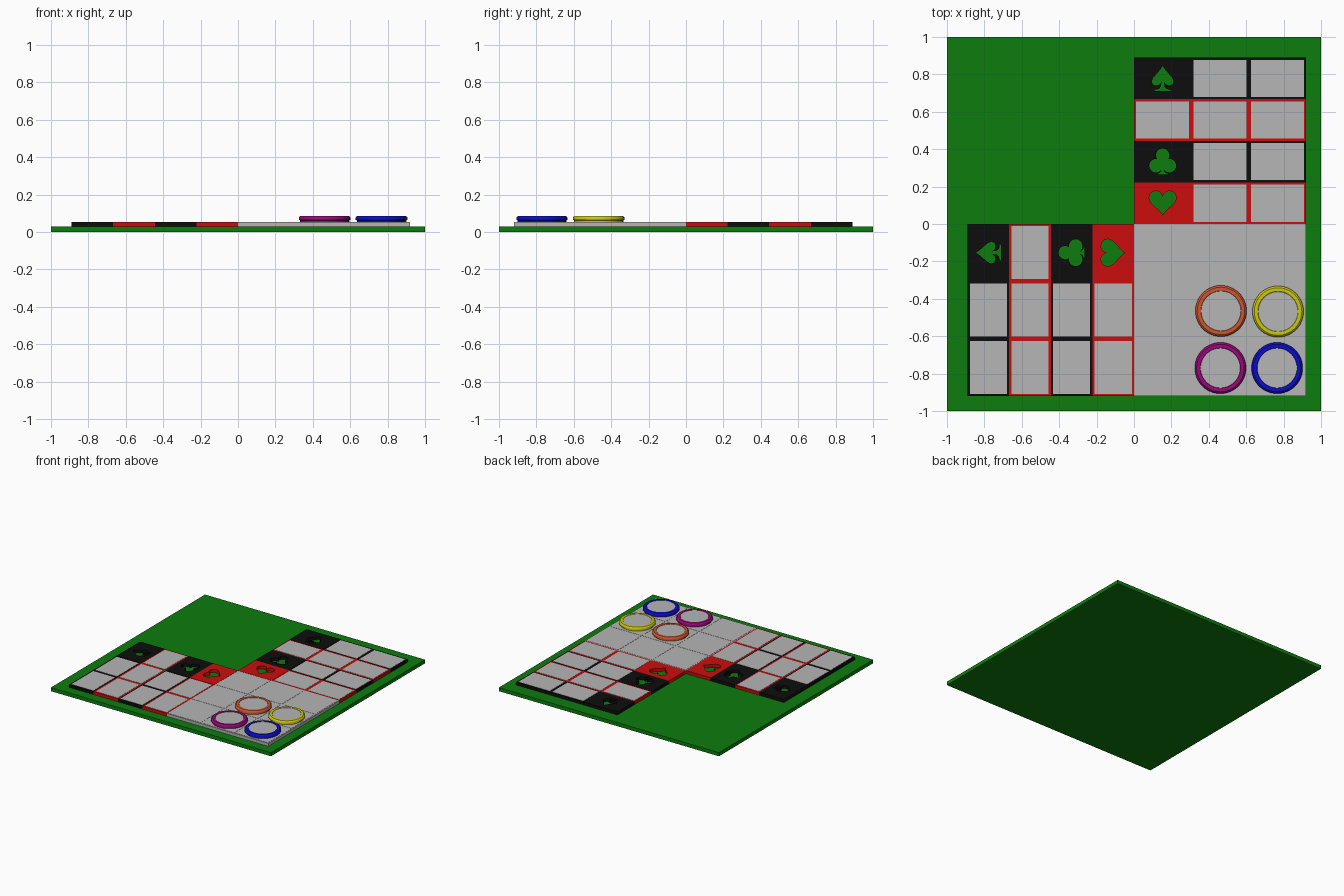
import bpy, bmesh, math

if "Cube" in bpy.data.objects:
    bpy.data.objects.remove(bpy.data.objects["Cube"])

def mat(name, r, g, b):
    m = bpy.data.materials.new(name)
    lin = lambda c: c / 12.92 if c <= 0.04045 else ((c + 0.055) / 1.055) ** 2.4
    m.diffuse_color = (lin(r / 255), lin(g / 255), lin(b / 255), 1)
    m.use_nodes = True
    m.node_tree.nodes["Principled BSDF"].inputs["Base Color"].default_value = m.diffuse_color
    return m

GREEN = mat("felt green", 13, 124, 13)
GREY = mat("light grey", 182, 182, 182)
RED = mat("red", 204, 13, 13)
BLACK = mat("black", 13, 13, 13)
ORANGE = mat("orange", 204, 88, 48)
YELLOW = mat("yellow", 204, 200, 16)
PURPLE = mat("magenta", 154, 8, 122)
BLUE = mat("blue", 12, 12, 204)

BASE, SLAB, PANE = 0.03, 0.0535, 0.055
COL, ROW = 0.92 / 3, 0.89 / 4

def add(name, mesh, *mats):
    ob = bpy.data.objects.new(name, mesh)
    bpy.context.scene.collection.objects.link(ob)
    for m in mats:
        mesh.materials.append(m)
    return ob

def box(name, a, b, z0, z1, m):
    (xa, ya), (xb, yb) = a, b
    bm = bmesh.new()
    bmesh.ops.create_cube(bm, size=1)
    for v in bm.verts:
        v.co = ((xa + xb) / 2 + v.co.x * abs(xb - xa),
                (ya + yb) / 2 + v.co.y * abs(yb - ya),
                (z0 + z1) / 2 + v.co.z * (z1 - z0))
    me = bpy.data.meshes.new(name)
    bm.to_mesh(me)
    bm.free()
    return add(name, me, m)

def pierced_plate(name, loops, m):
    """Flat plate whose second loop is a hole showing the felt."""
    cu = bpy.data.curves.new(name, 'CURVE')
    cu.dimensions, cu.fill_mode = '2D', 'BOTH'
    cu.extrude = (PANE - BASE) / 2
    for pts in loops:
        s = cu.splines.new('POLY')
        s.points.add(len(pts) - 1)
        s.use_cyclic_u = True
        for p, (x, y) in zip(s.points, pts):
            p.co = (x, y, 0, 1)
    tmp = bpy.data.objects.new(name + "_outline", cu)
    bpy.context.scene.collection.objects.link(tmp)
    bpy.context.view_layer.update()
    dg = bpy.context.evaluated_depsgraph_get()
    me = bpy.data.meshes.new_from_object(tmp.evaluated_get(dg))
    bpy.data.objects.remove(tmp)
    me.materials.clear()
    ob = add(name, me, m)
    ob.location.z = (PANE + BASE) / 2

# suit outlines, centred on the origin
def mirrored(half):
    return half + [(-x, y) for x, y in reversed(half) if x > 1e-6]

def arc(cx, cy, r, a, b, n=14):
    return [(cx + r * math.cos(math.radians(a + (b - a) * i / n)),
             cy + r * math.sin(math.radians(a + (b - a) * i / n))) for i in range(n + 1)]

def heart():
    k, out = 0.0725 / 16, []
    for i in range(48):
        t = math.tau * i / 48
        out.append((k * 16 * math.sin(t) ** 3,
                    k * (2.5 + 13 * math.cos(t) - 5 * math.cos(2 * t)
                         - 2 * math.cos(3 * t) - math.cos(4 * t))))
    return out

def spade():
    return mirrored([(0, .068), (.012, .048), (.035, .022), (.052, .002), (.059, -.016),
                     (.053, -.032), (.038, -.039), (.02, -.035), (.007, -.022),
                     (.011, -.045), (.021, -.057), (.043, -.061), (.043, -.067)])

def club():
    top = arc(0, .034, .036, 90, -35)
    side = arc(.036, -.022, .036, 101, -150, 24)
    top[0] = (0, .07)
    return mirrored(top + side + [(.009, -.052), (.017, -.062), (.028, -.064), (.028, -.07)])

# felt board
box("board", (-1, -1), (1, 1), 0, BASE, GREEN)

def pane_cell(name, f, x0, y0, x1, y1, m, inset=0.012):
    box(name + "_border", f(x0, y0), f(x1, y1), BASE, SLAB, m)
    box(name + "_pane", f(x0 + inset, y0 + inset), f(x1 - inset, y1 - inset), SLAB, PANE, GREY)

# suit rows: upper right block, then its reflection across the diagonal
rows = [("heart", RED, heart), ("club", BLACK, club), ("diamond", RED, None), ("spade", BLACK, spade)]
for block, f in (("back", lambda x, y: (x, y)), ("left", lambda x, y: (-y, -x))):
    for r, (suit, m, outline) in enumerate(rows):
        y0, y1 = r * ROW, (r + 1) * ROW
        for c in range(3):
            x0, x1 = c * COL, (c + 1) * COL
            name = f"{block}_{suit}_cell_{c}"
            if c == 0 and outline:
                cx, cy = (x0 + x1) / 2, (y0 + y1) / 2
                rect = [f(x0, y0), f(x1, y0), f(x1, y1), f(x0, y1)]
                pierced_plate(name, [rect, [f(cx + x, cy + y) for x, y in outline()]], m)
            else:
                pane_cell(name, f, x0, y0, x1, y1, m)

# plain grey 3 x 3 block
for i in range(3):
    for j in range(3):
        pane_cell(f"grey_cell_{i}_{j}", lambda x, y: (x, -y),
                  i * COL, j * COL, (i + 1) * COL, (j + 1) * COL, GREY, 0.008)

# round chips: coloured rim with a grey cap
def chip(name, x, y, m, n=48):
    prof = [(.130, PANE), (.130, .063), (.137, .065), (.137, .075),
            (.134, .081), (.127, .086), (.108, .086), (.106, .084)]
    bm = bmesh.new()
    rings = [[bm.verts.new((r * math.cos(math.tau * i / n), r * math.sin(math.tau * i / n), z))
              for i in range(n)] for r, z in prof]
    for a, b in zip(rings, rings[1:]):
        for i in range(n):
            bm.faces.new((a[i], a[(i + 1) % n], b[(i + 1) % n], b[i]))
    bm.faces.new(rings[-1]).material_index = 1
    bm.faces.new(rings[0][::-1])
    me = bpy.data.meshes.new(name)
    bm.to_mesh(me)
    bm.free()
    ob = add(name, me, m, GREY)
    ob.location = (x, y, 0)
    bpy.ops.object.select_all(action='DESELECT')
    ob.select_set(True)
    bpy.context.view_layer.objects.active = ob
    bpy.ops.object.shade_smooth_by_angle(angle=math.radians(30))

chip("orange_chip", .465, -.465, ORANGE)
chip("yellow_chip", .77, -.468, YELLOW)
chip("magenta_chip", .462, -.77, PURPLE)
chip("blue_chip", .765, -.77, BLUE)
